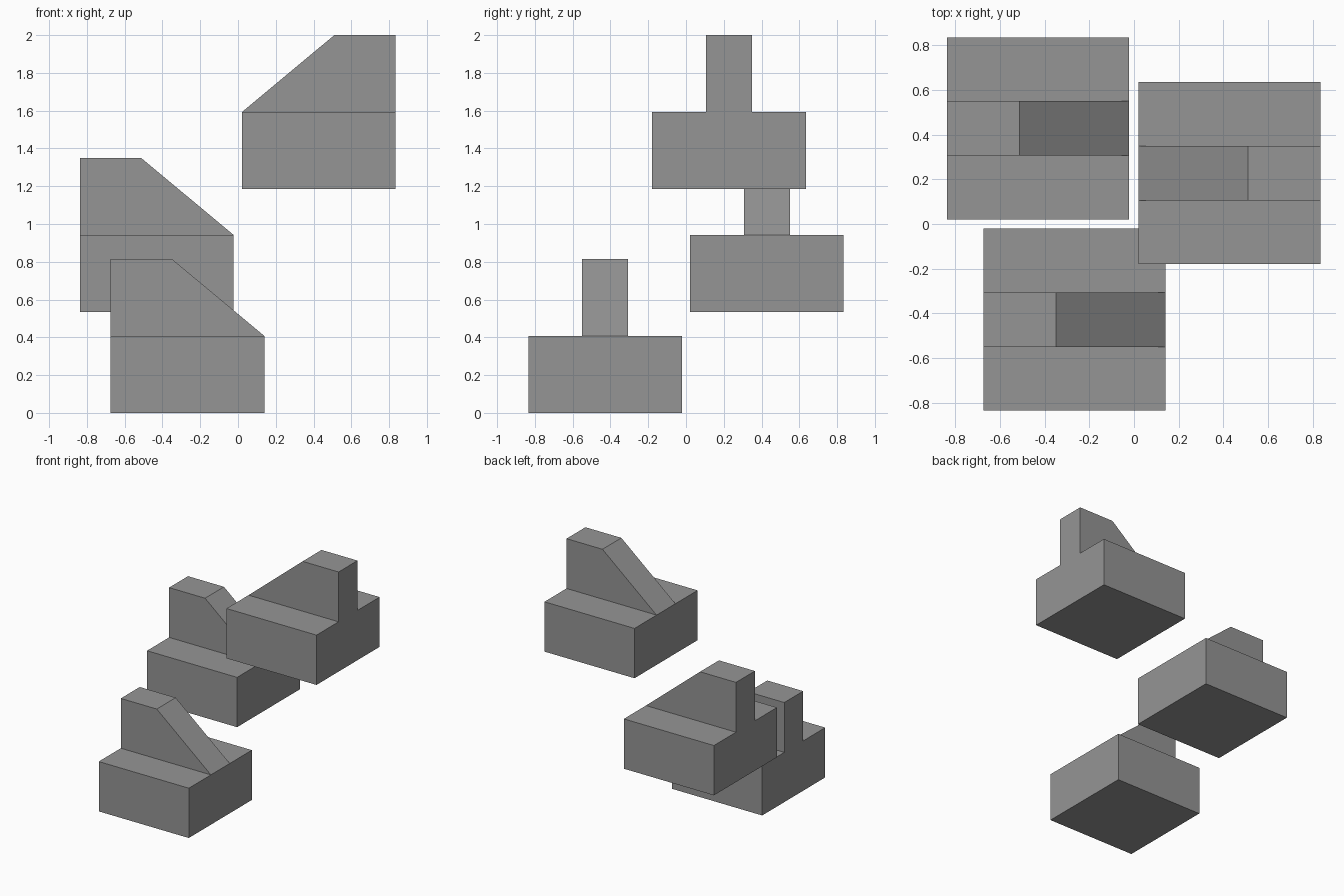
import bpy, bmesh

if "Cube" in bpy.data.objects:
    bpy.data.objects.remove(bpy.data.objects["Cube"])

SIZE, SHOULDER, TOP = 0.814, 0.407, 0.814   # block width, base height, full height
HALF, FIN, LEDGE = SIZE / 2, 0.122, 0.325   # half width, fin half thickness, flat top length

grey = bpy.data.materials.new("plain grey")
grey.diffuse_color = (0.3, 0.3, 0.3, 1)
grey.use_nodes = True
grey.node_tree.nodes["Principled BSDF"].inputs["Base Color"].default_value = grey.diffuse_color


def ramp_block(name, location, side):
    """T-section block whose fin slopes down to the base edge; side=1 slopes to +x."""
    bm = bmesh.new()
    rings = []
    # T section at the tall end, the ledge end and the ramp foot
    for x, top in ((-HALF, TOP), (-HALF + LEDGE, TOP), (HALF, SHOULDER)):
        section = [(-HALF, 0), (HALF, 0), (HALF, SHOULDER), (FIN, SHOULDER),
                   (FIN, top), (-FIN, top), (-FIN, SHOULDER), (-HALF, SHOULDER)]
        rings.append([bm.verts.new((side * x, y, z)) for y, z in section])
    for a, b in zip(rings, rings[1:]):
        for i in range(8):
            j = (i + 1) % 8
            bm.faces.new((a[i], a[j], b[j], b[i]))
    bm.faces.new(rings[0])
    bm.faces.new(rings[-1])
    # The fin shrinks to nothing at the ramp foot
    bmesh.ops.remove_doubles(bm, verts=bm.verts, dist=1e-4)
    bmesh.ops.recalc_face_normals(bm, faces=bm.faces)
    mesh = bpy.data.meshes.new(name)
    bm.to_mesh(mesh)
    bm.free()
    mesh.materials.append(grey)
    obj = bpy.data.objects.new(name, mesh)
    obj.location = location
    bpy.context.collection.objects.link(obj)


ramp_block("lower_ramp_block", (-0.267, -0.428, 0), 1)
ramp_block("middle_ramp_block", (-0.43, 0.428, 0.535), 1)
ramp_block("upper_ramp_block", (0.428, 0.228, 1.186), -1)
